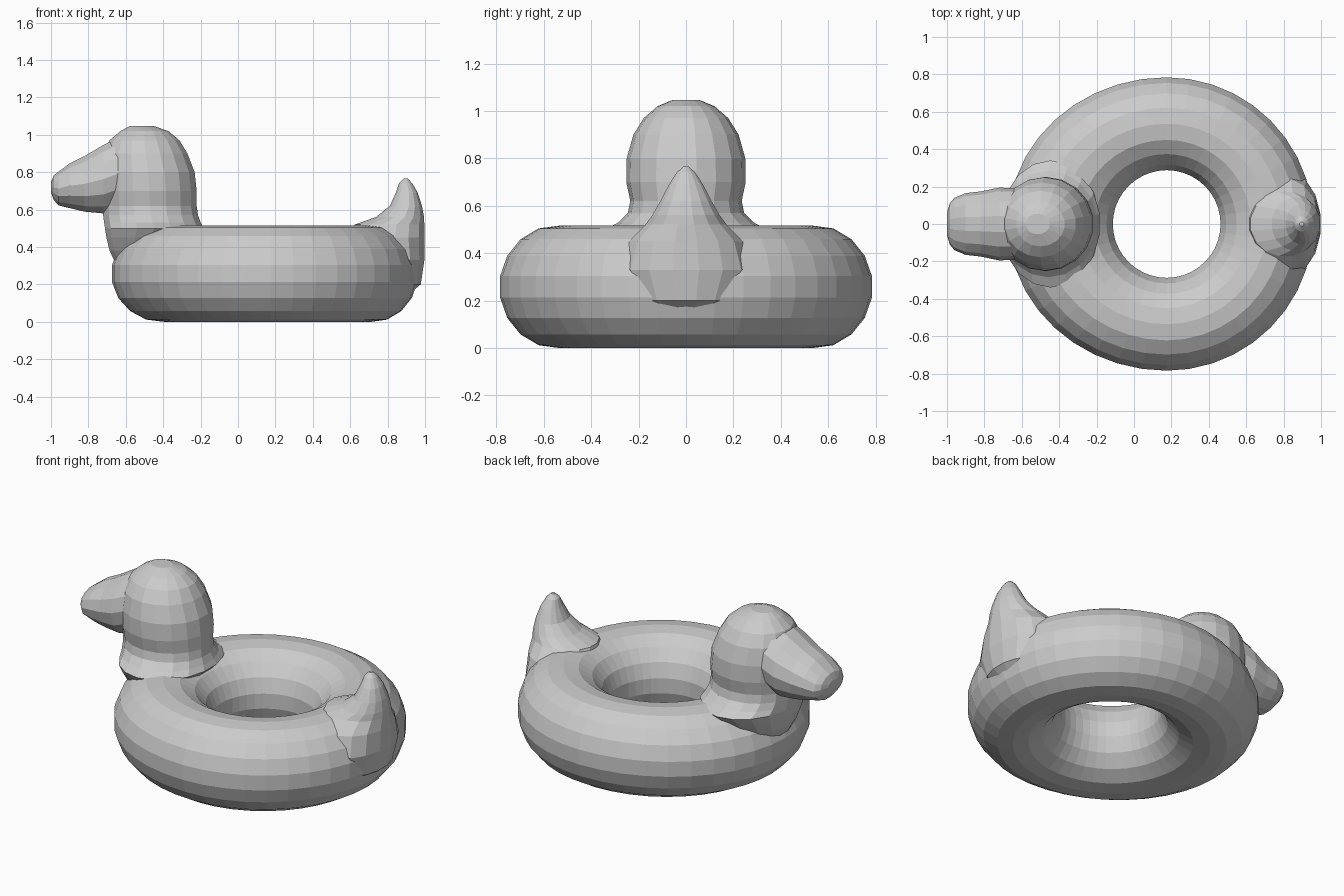
import bpy, bmesh
from math import sin, cos, pi

if "Cube" in bpy.data.objects:
    bpy.data.objects.remove(bpy.data.objects["Cube"])


def finish(name, bm):
    bmesh.ops.recalc_face_normals(bm, faces=bm.faces)
    me = bpy.data.meshes.new(name)
    bm.to_mesh(me)
    bm.free()
    ob = bpy.data.objects.new(name, me)
    bpy.context.collection.objects.link(ob)
    return ob


def loft(name, rings, axis, n=18):
    """Elliptical rings: (position on axis, low, high, half width in y)."""
    bm = bmesh.new()
    loops = []
    for p, lo, hi, hy in rings:
        mid, half = (lo + hi) / 2, (hi - lo) / 2
        loop = []
        for i in range(n):
            a = 2 * pi * (i + 0.5) / n
            u, y = mid + half * cos(a), hy * sin(a)
            loop.append(bm.verts.new((u, y, p) if axis == 'Z' else (p, y, u)))
        loops.append(loop)
    for a, b in zip(loops, loops[1:]):
        for i in range(n):
            j = (i + 1) % n
            bm.faces.new((a[i], a[j], b[j], b[i]))
    bm.faces.new(loops[0])
    bm.faces.new(loops[-1])
    return finish(name, bm)


# Inflatable ring, stretched a little on the outside under the neck
def ring_body(name, cx=0.175, major=0.536, r=0.252, rz=0.258, seg=40, sides=18):
    bm = bmesh.new()
    grid = []
    for i in range(seg):
        t = 2 * pi * i / seg
        row = []
        for k in range(sides):
            a = 2 * pi * (k + 0.5) / sides
            rad = major + r * cos(a)
            stretch = 0.065 * max(0, -cos(t)) * (1 + cos(a)) / 2
            z = rz * sin(a) / cos(pi / sides) if sides % 4 else rz * sin(a)
            z = max(-rz, min(rz, z))
            row.append(bm.verts.new((cx + rad * cos(t) - stretch, rad * sin(t), rz + z)))
        grid.append(row)
    for i in range(seg):
        for k in range(sides):
            i2, k2 = (i + 1) % seg, (k + 1) % sides
            bm.faces.new((grid[i][k], grid[i2][k], grid[i2][k2], grid[i][k2]))
    return finish(name, bm)


body = ring_body("swim_ring")

# Neck and round head
head = loft("neck_and_head", [
    (0.30, -0.65, -0.32, 0.18), (0.38, -0.69, -0.28, 0.24),
    (0.45, -0.707, -0.23, 0.30), (0.50, -0.715, -0.18, 0.34),
    (0.53, -0.72, -0.195, 0.285), (0.57, -0.725, -0.21, 0.245),
    (0.62, -0.725, -0.217, 0.235), (0.70, -0.73, -0.217, 0.252),
    (0.80, -0.73, -0.228, 0.25), (0.90, -0.72, -0.267, 0.222),
    (0.97, -0.69, -0.31, 0.178), (1.02, -0.63, -0.37, 0.12),
    (1.047, -0.58, -0.45, 0.055)], 'Z')

# Beak
beak = loft("beak", [
    (-0.50, 0.65, 0.99, 0.16), (-0.63, 0.60, 0.995, 0.19),
    (-0.72, 0.575, 0.95, 0.195), (-0.82, 0.585, 0.89, 0.174),
    (-0.90, 0.605, 0.85, 0.165), (-0.96, 0.62, 0.805, 0.14),
    (-0.985, 0.65, 0.785, 0.11), (-1.0, 0.69, 0.745, 0.06)], 'X', 14)

# Upturned tail
tail = loft("tail", [
    (0.12, 0.72, 0.88, 0.12), (0.20, 0.68, 0.98, 0.22),
    (0.33, 0.64, 1.0, 0.28), (0.45, 0.60, 1.0, 0.245),
    (0.52, 0.62, 1.0, 0.175), (0.56, 0.735, 0.997, 0.145),
    (0.62, 0.81, 0.985, 0.11), (0.69, 0.843, 0.962, 0.073),
    (0.74, 0.86, 0.933, 0.04), (0.765, 0.885, 0.908, 0.012)], 'Z', 16)

# Weld the parts into one skin
bpy.context.view_layer.objects.active = body
for part in (head, beak, tail):
    m = body.modifiers.new("weld_" + part.name, 'BOOLEAN')
    m.operation, m.solver, m.object = 'UNION', 'EXACT', part
    bpy.ops.object.modifier_apply(modifier=m.name)
    bpy.data.objects.remove(part)
